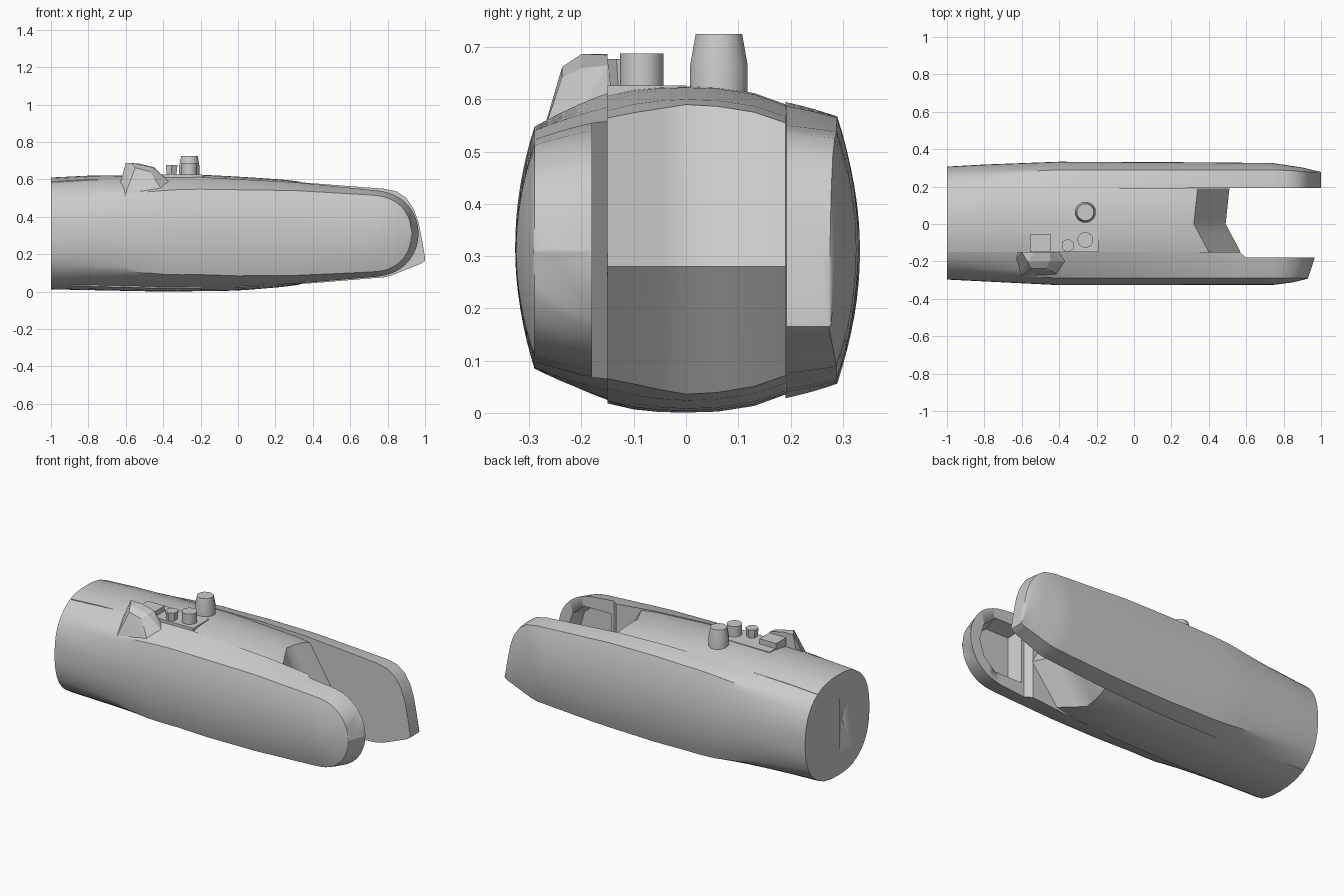
import bpy, bmesh, math

cube = bpy.data.objects.get("Cube")
if cube:
    bpy.data.objects.remove(cube, do_unlink=True)

grey = bpy.data.materials.new("plain grey")
grey.use_nodes = True
grey.diffuse_color = (0.6, 0.6, 0.6, 1)
grey.node_tree.nodes["Principled BSDF"].inputs["Base Color"].default_value = (0.6, 0.6, 0.6, 1)


def finish(name, bm, angle=28):
    bmesh.ops.recalc_face_normals(bm, faces=bm.faces)
    mesh = bpy.data.meshes.new(name)
    bm.to_mesh(mesh)
    bm.free()
    mesh.materials.append(grey)
    obj = bpy.data.objects.new(name, mesh)
    bpy.context.collection.objects.link(obj)
    bpy.ops.object.select_all(action='DESELECT')
    bpy.context.view_layer.objects.active = obj
    obj.select_set(True)
    bpy.ops.object.shade_smooth_by_angle(angle=math.radians(angle))
    return obj


def loft(rings):
    """Closed skin through rings with equal point counts."""
    bm = bmesh.new()
    loops = [[bm.verts.new(p) for p in ring] for ring in rings]
    for a, b in zip(loops, loops[1:]):
        for i in range(len(a)):
            j = (i + 1) % len(a)
            bm.faces.new((a[i], a[j], b[j], b[i]))
    bm.faces.new(loops[0])
    bm.faces.new(loops[-1])
    return bm


def hull(name, points):
    bm = bmesh.new()
    for p in points:
        bm.verts.new(p)
    bmesh.ops.convex_hull(bm, input=bm.verts)
    return finish(name, bm, 10)


def cut(obj, cutter):
    cutter.hide_render = True
    cutter.hide_viewport = True
    mod = obj.modifiers.new("cut", 'BOOLEAN')
    mod.object = cutter
    mod.operation = 'DIFFERENCE'
    mod.solver = 'EXACT'


def at(table, x):
    """Linear lookup in a list of (x, value)."""
    if x <= table[0][0]:
        return table[0][1]
    for (x0, v0), (x1, v1) in zip(table, table[1:]):
        if x <= x1:
            return v0 + (v1 - v0) * (x - x0) / (x1 - x0)
    return table[-1][1]


# Shared body lines
body_top = [(-1, .61), (-.8, .62), (-.2, .625), (0, .615), (.3, .595), (.36, .58)]
body_bottom = [(-1, .012), (-.4, 0), (0, .005), (.3, .03), (.37, .05)]
body = [-1 + i * .1 for i in range(18)]


def oval(x, a, y, n):
    """Top and bottom heights of the round hull at (x, y)."""
    zt, zb = at(body_top, x), at(body_bottom, x)
    c, h = (zt + zb) / 2, (zt - zb) / 2 * max(0, 1 - abs(y / a) ** n) ** (1 / n)
    return c + h, c - h


def cheek(name, side, tips, top, bottom, width, shoulder, drop, inner):
    """Side shell along x: round at the rear, blending to a shouldered section."""
    rings = []
    for x in sorted({round(v, 4) for v in body + tips}):
        a, ys, y0, k = at(width, x), at(shoulder, x), at(inner, x), drop(x)
        zt, zb = top(x), bottom(x)
        c, h = (zt + zb) / 2, (zt - zb) / 2
        blend = at([(-1, 0), (-.35, 1)], x)
        half = []
        for i in range(6):
            u = i / 5
            bulge = .06 * h * (1 - k) * math.sin(math.pi * u)
            half.append((y0 + (ys - y0) * u, h * (1 - (1 - k) * u) + bulge))
        for i in range(1, 9):
            s = 1 - i / 8
            half.append((ys + (a - ys) * (1 - s ** 2), h * k * s))
        upper, lower = [], []
        for y, dz in half:
            rt, rb = oval(x, a, y, 2.4)
            upper.append((x, side * y, rt + (c + dz - rt) * blend))
            lower.append((x, side * y, rb + (c - dz - rb) * blend))
        rings.append(upper + lower[-2::-1])
    return finish(name, loft(rings))


def rounded(x, reach):
    return math.sqrt(max(.0006, 1 - (max(0, x - .75) / reach) ** 2))


# Front cheek with a rounded nose
front_top = [(-1, .57), (-.7, .605), (-.2, .612), (.3, .585), (.8, .535)]
front_bottom = [(-1, .05), (-.4, .025), (0, .028), (.3, .042), (.8, .085)]
front = cheek("front_cheek", -1,
              [.565, .75, .78, .81, .84, .87, .89, .91, .92, .93, .94, .95, .958, .963, .965],
              lambda x: .31 + (at(front_top, x) - .31) * rounded(x, .215),
              lambda x: .31 + (at(front_bottom, x) - .31) * rounded(x, .215),
              [(-1, .297), (-.8, .307), (-.4, .327), (.75, .325), (.85, .312), (.93, .292), (.965, .185)],
              [(-1, .25), (-.4, .29), (.93, .29), (.965, .183)],
              lambda x: at([(-.2, .78), (.7, .88)], x) * rounded(x, .18) / rounded(x, .215),
              [(.565, .15), (.6, .18)])

# Hollow on the inside of the front cheek
rings = []
for y, grow in ((-.1, 1), (-.19, .95), (-.265, .8)):
    rings.append([(.75 + sx * grow, y, .31 + sz * grow) for sx, sz in
                  ((-.14, -.17), (.05, -.17), (.13, -.1), (.16, 0), (.13, .1), (.05, .17), (-.14, .17))])
cut(front, finish("hollow_cutter", loft(rings)))

# Back cheek with a raked nose
back_top = [(-1, .565), (-.5, .59), (0, .595), (.3, .587), (.78, .55), (.85, .535),
            (.9, .5), (.94, .44), (.965, .37), (.985, .27), (1, .18)]
back_bottom = [(-1, .05), (-.4, .028), (0, .028), (.36, .042), (.8, .078), (.98, .15), (1, .165)]
cheek("back_cheek", 1,
      [.74, .78, .82, .85, .88, .9, .92, .94, .955, .965, .975, .985, 1],
      lambda x: at(back_top, x), lambda x: at(back_bottom, x),
      [(-1, .307), (-.8, .318), (-.4, .333), (.3, .33), (.74, .326), (.9, .302), (1, .278)],
      [(-1, .26), (-.4, .29), (.8, .288), (1, .274)],
      lambda x: at([(-.2, .89), (.8, .95), (1, .97)], x),
      [(0, .19), (.5, .192)])

# Centre body, lofted across y, with a wedge front
end_x = [(-.15, .4), (0, .32), (.19, .34)]
rings = []
for y in (-.15, -.1, -.05, 0, .06, .13, .19):
    xe = at(end_x, y)
    upper, lower = [], []
    for i in range(15):
        x = -1 + (xe + 1) * i / 14
        zt, zb = oval(x, at([(-1, .302), (-.4, .33)], x), y, 2.5)
        upper.append((x, y, zt))
        lower.append((x, y, zb))
    rings.append(upper + [(xe + .17, y, .28)] + lower[::-1])
centre = finish("centre_body", loft(rings))

# Shallow pyramid recess in the rear end
cut(centre, hull("recess_cutter", [(-1.01, y, z) for y in (-.148, -.002) for z in (.1, .52)]
                 + [(-.96, -.09, .31)]))


# Roof fittings
def block(name, x0, x1, y0, y1, z0, z1):
    return hull(name, [(x, y, z) for x in (x0, x1) for y in (y0, y1) for z in (z0, z1)])


def stack(name, x, y, sides, levels):
    rings = [[(x + r * math.cos(math.tau * (i + .5) / sides),
               y + r * math.sin(math.tau * (i + .5) / sides), z) for i in range(sides)]
             for r, z in levels]
    return finish(name, loft(rings), 35)


block("roof_plate", -.55, -.19, -.15, 0, .58, .627)
block("roof_box", -.555, -.445, -.148, -.055, .61, .658)
stack("small_post", -.355, -.115, 6, [(.028, .61), (.036, .677)])
stack("short_cylinder", -.26, -.085, 20, [(.042, .6), (.042, .688)])
stack("tall_chimney", -.26, .063, 12, [(.057, .59), (.057, .665), (.046, .725)])

# Faceted hump on the front shoulder
hull("shoulder_hump", [
    (-.63, -.15, .56), (-.36, -.15, .56), (-.63, -.19, .58), (-.36, -.2, .58),
    (-.6, -.15, .687), (-.57, -.2, .687), (-.53, -.15, .685), (-.45, -.15, .665),
    (-.45, -.2, .66), (-.55, -.237, .662), (-.47, -.237, .642),
    (-.61, -.285, .5), (-.38, -.285, .5)])
